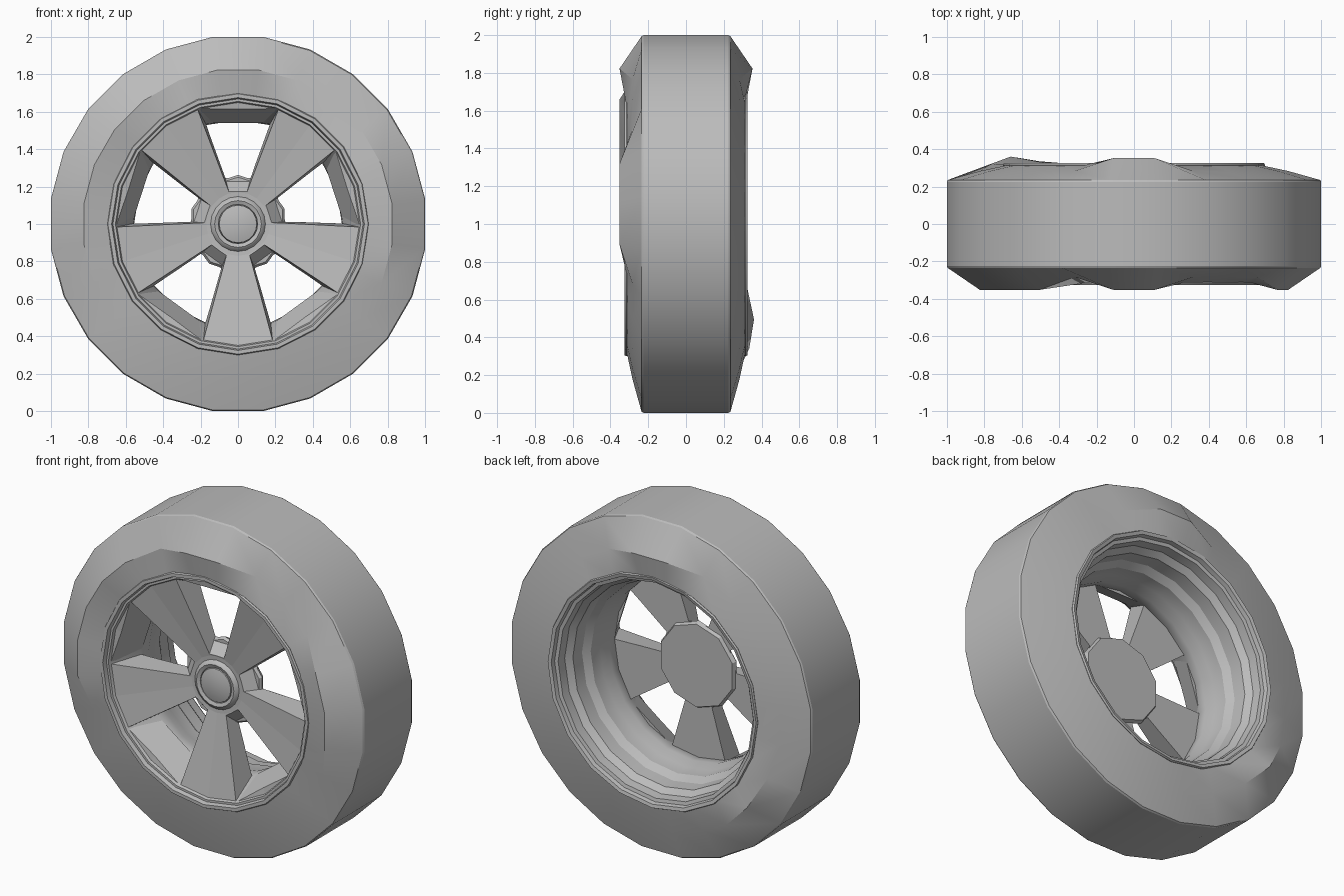
import bpy, bmesh
from math import cos, sin, pi, radians, degrees

if "Cube" in bpy.data.objects:
    bpy.data.objects.remove(bpy.data.objects["Cube"])

grey = bpy.data.materials.new("plain_grey")
grey.use_nodes = True
grey.diffuse_color = (0.5, 0.5, 0.5, 1)
grey.node_tree.nodes["Principled BSDF"].inputs["Base Color"].default_value = (0.5, 0.5, 0.5, 1)


def on_wheel(r, angle, y):
    return (r * cos(angle), y, 1 + r * sin(angle))


def finish(name, bm, smooth=25):
    bmesh.ops.remove_doubles(bm, verts=bm.verts, dist=1e-5)
    bmesh.ops.recalc_face_normals(bm, faces=bm.faces)
    mesh = bpy.data.meshes.new(name)
    bm.to_mesh(mesh)
    bm.free()
    mesh.materials.append(grey)
    obj = bpy.data.objects.new(name, mesh)
    bpy.context.collection.objects.link(obj)
    if smooth:
        bpy.ops.object.select_all(action='DESELECT')
        obj.select_set(True)
        bpy.context.view_layer.objects.active = obj
        bpy.ops.object.shade_smooth_by_angle(angle=radians(smooth))
    return obj


def lathe(name, profile, sides, start=0.0, shape=None, smooth=25):
    """Spin (radius, y) points about the axle; shape may move a point by angle."""
    bm = bmesh.new()
    rings = []
    for i, (r, y) in enumerate(profile):
        ring = []
        for k in range(sides):
            a = start + 2 * pi * k / sides
            rr, yy = shape(i, r, y, a) if shape else (r, y)
            ring.append(bm.verts.new(on_wheel(rr, a, yy)))
        rings.append(ring)
    for a, b in zip(rings, rings[1:]):
        for k in range(sides):
            n = (k + 1) % sides
            bm.faces.new((a[k], a[n], b[n], b[k]))
    return finish(name, bm, smooth)


# Tyre: straight sidewalls with uneven shoulder bulges
front_bulges = {}
for first, last in ((-15, 22), (82, 97), (127, 187)):
    for deg in range(first, last + 1):
        front_bulges[deg % 360] = 0.352
back_bulges = {82: 0.352, 97: 0.352, 202: 0.32, 217: 0.36, 232: 0.335}
FRONT_SHOULDER, BACK_SHOULDER = 1, 6


def bulge(i, r, y, a):
    deg = int(degrees(a) + 0.01) % 360
    if i == FRONT_SHOULDER:
        y = -front_bulges.get(deg, -y)
    elif i == BACK_SHOULDER:
        y = back_bulges.get(deg, y)
    return r, y


lathe("tyre", [(0.68, -0.315), (0.83, -0.283), (1.003, -0.235), (1.0086, -0.225),
               (1.0086, 0.225), (1.003, 0.235), (0.83, 0.283), (0.68, 0.315)],
      24, radians(7.5), bulge)

# Rim: front lip, stepped barrel and back lip
lathe("rim", [(0.69, -0.29), (0.70, -0.315), (0.695, -0.325), (0.675, -0.325),
              (0.668, -0.30), (0.655, -0.30), (0.645, -0.275), (0.56, -0.12),
              (0.555, -0.06), (0.575, 0.0), (0.58, 0.08), (0.61, 0.12),
              (0.615, 0.20), (0.645, 0.235), (0.65, 0.29), (0.67, 0.295),
              (0.675, 0.32), (0.695, 0.325), (0.70, 0.315), (0.69, 0.29)],
      20, radians(90))

# Spoke disc: dished plate with five tapered windows
disc = lathe("spokes", [(0, -0.19), (0.17, -0.20), (0.655, -0.285),
                        (0.565, -0.12), (0, -0.12)], 20, radians(90), smooth=0)

bm = bmesh.new()
for n in range(5):
    turn = radians(72 * n)
    ends = []
    for y, r_out, w_out, r_in, w_in in ((-0.33, 0.638, 0.23, 0.06, 0.02),
                                        (0.0, 0.483, 0.14, 0.35, 0.094)):
        loop = []
        for x, z in ((-w_out, r_out), (w_out, r_out), (w_in, r_in), (-w_in, r_in)):
            loop.append(bm.verts.new((x * cos(turn) - z * sin(turn), y,
                                      1 + x * sin(turn) + z * cos(turn))))
        ends.append(loop)
    a, b = ends
    bm.faces.new(a)
    bm.faces.new(b[::-1])
    for k in range(4):
        m = (k + 1) % 4
        bm.faces.new((a[m], a[k], b[k], b[m]))
cutter = finish("window_cutter", bm, 0)
cutter.hide_render = True
cutter.hide_viewport = True

cut = disc.modifiers.new("windows", 'BOOLEAN')
cut.operation = 'DIFFERENCE'
cut.solver = 'EXACT'
cut.object = cutter

# Hub: collar with cap at the front, flat plate at the back
lathe("hub_collar", [(0.155, -0.17), (0.145, -0.205), (0.125, -0.218), (0.105, -0.21),
                     (0.105, -0.19)], 20, smooth=50)
lathe("hub_cap", [(0.105, -0.19), (0.10, -0.212), (0.06, -0.222), (0, -0.225)], 20, smooth=40)
lathe("hub_back_plate", [(0, -0.14), (0.25, -0.14), (0.262, -0.125), (0.25, -0.10), (0, -0.10)],
      10, radians(90), smooth=0)
